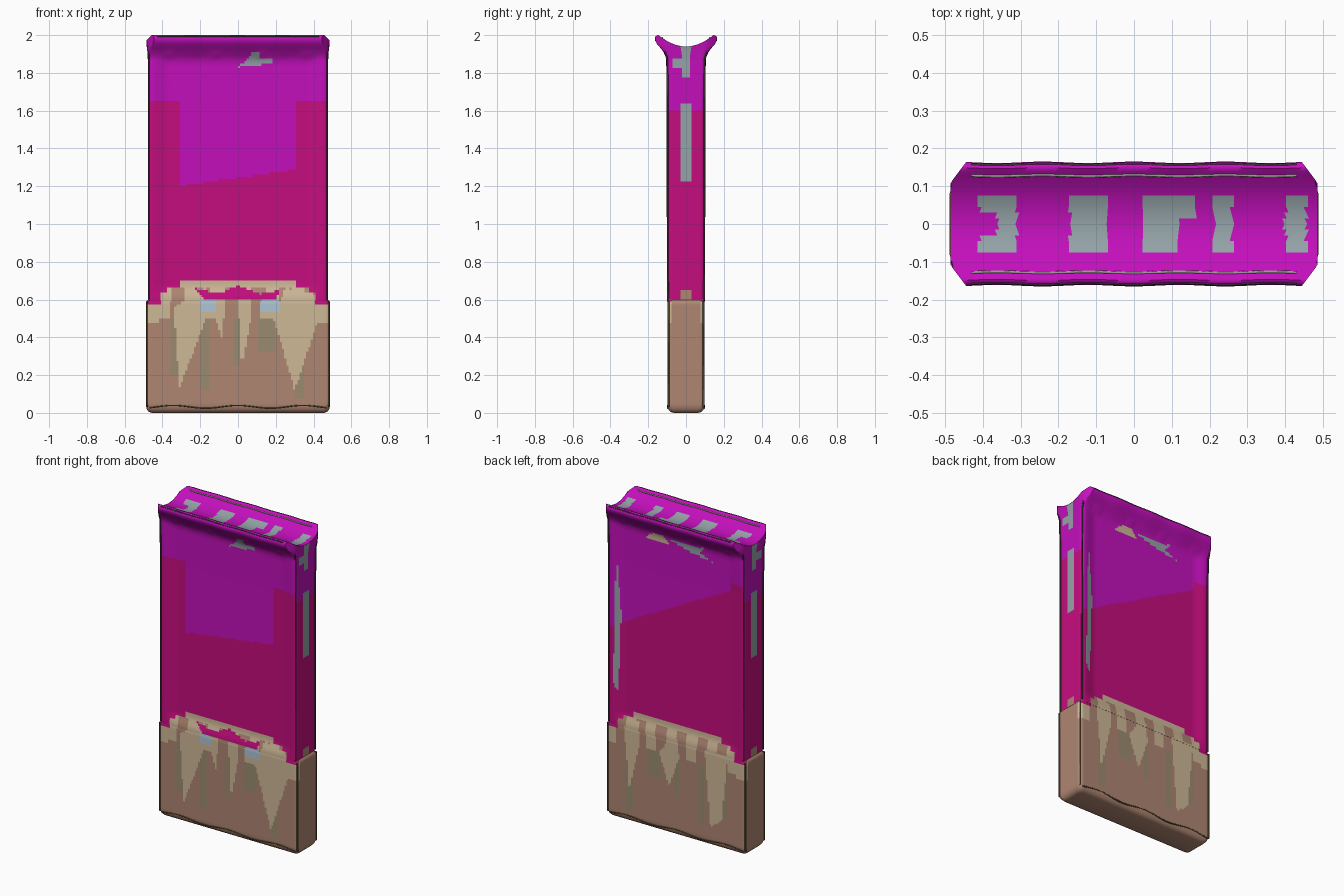
import bpy, bmesh, math

if "Cube" in bpy.data.objects:
    bpy.data.objects.remove(bpy.data.objects["Cube"])

COL = {
    "purple": (0.55, 0.005, 0.50), "crimson": (0.56, 0.004, 0.21),
    "brown": (0.43, 0.24, 0.17), "tan": (0.62, 0.48, 0.31),
    "olive": (0.33, 0.26, 0.16), "grey": (0.30, 0.37, 0.39),
    "pale": (0.42, 0.56, 0.66), "seam": (0.07, 0.04, 0.06),
    "rim": (0.36, 0.33, 0.34), "edge": (0.10, 0.08, 0.03),
}
NAMES = list(COL)
MATS = []
for n, c in COL.items():
    m = bpy.data.materials.new(n)
    m.diffuse_color = (*c, 1)
    m.use_nodes = True
    m.node_tree.nodes["Principled BSDF"].inputs["Base Color"].default_value = m.diffuse_color
    MATS.append(m)

def smooth(a, b, t):
    t = max(0, min(1, (t - a) / (b - a)))
    return t * t * (3 - 2 * t)

def saddle(y):
    return 1.94 + 0.06 * min(1, abs(y) / 0.145) ** 2

def inside(p, poly):
    hit = False
    for (ax, ay), (bx, by) in zip(poly, poly[1:] + poly[:1]):
        if (ay > p[1]) != (by > p[1]) and p[0] < (bx - ax) * (p[1] - ay) / (by - ay) + ax:
            hit = not hit
    return hit

def in_rects(a, b, rects):
    return any(r[0] < a < r[1] and r[2] < b < r[3] for r in rects)

# ---- colour patches
SPIKES = [[(-.34, .56), (-.31, .13), (-.17, .5), (-.17, .66)], [(-.12, .5), (-.08, .38), (-.07, .66), (-.11, .66)],
          [(0, .66), (.02, .24), (.07, .5), (.06, .63)], [(.19, .5), (.30, .12), (.42, .48), (.45, .62), (.25, .66)]]
BACK_SPIKES = [[(.36, .6), (.33, .2), (.26, .5), (.26, .66)], [(.12, .5), (.05, .3), (-.02, .5), (0, .66)],
               [(-.2, .6), (-.24, .12), (-.32, .18), (-.36, .6)]]
OLIVE = [(-.36, -.31, .2, .5), (-.2, -.15, .12, .5), (.1, .2, .33, .5), (.3, .35, .08, .5), (-.02, .01, .25, .5)]
TOP = [(-.41, -.31, .03, .075), (-.36, -.31, -.03, .03), (-.41, -.31, -.075, -.03), (-.17, -.07, -.075, .075),
       (.02, .165, .02, .075), (.02, .12, -.075, .02), (.21, .26, -.075, .075), (.40, .455, -.075, .075)]

def jag(x):
    a = abs(x)
    return .70 if a < .31 else .66 if a < .37 else .64 if a < .41 else .58

def colour(c, n):
    x, y, z = c
    if n.z > .5 and z > 1.9:
        return "grey" if in_rects(x, y, TOP) else "purple"
    if abs(n.x) > .7:                                   # narrow sides
        if in_rects(y, z, [(-.025, .025, 1.23, 1.64), (-.025, .025, 1.78, 1.94), (-.07, .0, 1.83, 1.88)]):
            return "grey"
        if z < .6 or (abs(y) < .025 and z < .645):
            return "tan" if abs(y) > .08 and z > .48 else "brown"
        return "purple" if z > 1.6 else "crimson"
    front = y < 0
    if z < jag(x):                                      # ragged lower band
        if front and z > .595 and inside((x, z), [(-.23, .66), (-.1, .63), (0, .675), (.12, .63), (.22, .65), (.2, .6), (-.18, .6)]):
            return "crimson"
        if front and z > .5 and (.12 < x < .22 or -.2 < x < -.12) and z < .6:
            return "pale" if z > .54 else "tan"
        if any(inside((x, z), s) for s in (SPIKES if front else BACK_SPIKES)):
            return "tan"
        if z > .66 or (abs(x) > .42 and .48 < z):
            return "tan"
        if in_rects(x, z, OLIVE):
            return "olive"
        return "brown" if z < .5 or int((x + 1) * 14) % 2 else "tan"
    if front:
        if inside((x, z), [(0, 1.83), (.18, 1.85), (.18, 1.88), (.11, 1.88), (.11, 1.92), (.07, 1.92), (.06, 1.88)]):
            return "grey"
        return "purple" if z > (1.245 + .14 * x if abs(x) < .31 else 1.65) else "crimson"
    if inside((x, z), [(.42, 1.65), (.39, 1.3), (.41, .8), (.44, .85), (.435, 1.3)]):
        return "grey"
    if inside((x, z), [(.22, 1.83), (.16, 1.88), (.1, 1.88), (.04, 1.82)]):
        return "tan"
    if inside((x, z), [(.06, 1.86), (-.2, 1.87), (-.16, 1.83), (-.26, 1.79), (-.08, 1.82)]):
        return "grey"
    return "purple" if z > 1.45 - .53 * x and x > -.38 or z > 1.7 else "crimson"

# ---- loft of rounded rectangular rings
def ring(w, d, z, top):
    r = min(.022, d * .5)
    q = []
    def line(a, b, n):
        q.extend((a[0] + (b[0] - a[0]) * i / n, a[1] + (b[1] - a[1]) * i / n) for i in range(n))
    def arc(cx, cy, a0):
        q.extend((cx + r * math.cos(a0 + i * math.pi / 8), cy + r * math.sin(a0 + i * math.pi / 8)) for i in range(4))
    X, Y = w - r, d - r
    line((-X, -d), (X, -d), 80); arc(X, -Y, -math.pi / 2)
    line((w, -Y), (w, Y), 16); arc(X, Y, 0)
    line((X, d), (-X, d), 80); arc(-X, Y, math.pi / 2)
    line((-w, Y), (-w, -Y), 16); arc(-X, -Y, math.pi)
    out = []
    for x, y in q:
        if abs(y) > .105:                               # clipped lip corners
            lim = .487 - (abs(y) - .105) * .75
            x = max(-lim, min(lim, x))
            y *= 1 + .012 * math.cos(x * 26)
        if abs(y) > d - .001 and .6 < z < 1.93 and not top:   # sunken wide panels
            y *= 1 - .15 * smooth(.46, .36, abs(x)) * smooth(.6, .68, z) * smooth(1.92, 1.84, z)
        out.append((x, y, saddle(y) if top else min(z, saddle(y))))
    return out

def loft(name, rows):
    bm = bmesh.new()
    rings = [[bm.verts.new(p) for p in ring(*row)] for row in rows]
    n = len(rings[0])
    for a, b in zip(rings, rings[1:]):
        for i in range(n):
            j = (i + 1) % n
            bm.faces.new((a[i], a[j], b[j], b[i]))
    bmesh.ops.remove_doubles(bm, verts=bm.verts, dist=.0003)
    bmesh.ops.recalc_face_normals(bm, faces=bm.faces)
    for f in bm.faces:
        f.normal_update()
        f.material_index = NAMES.index(colour(f.calc_center_median(), f.normal))
    finish(name, bm)

def finish(name, bm):
    me = bpy.data.meshes.new(name)
    bm.to_mesh(me)
    bm.free()
    for m in MATS:
        me.materials.append(m)
    ob = bpy.data.objects.new(name, me)
    bpy.context.collection.objects.link(ob)
    bpy.context.view_layer.objects.active = ob
    ob.select_set(True)
    bpy.ops.object.shade_smooth_by_angle(angle=math.radians(50))
    ob.select_set(False)

# lower base
base = [(.44, .0, 0, 0), (.455, .065, 0, 0), (.472, .082, .005, 0), (.482, .093, .018, 0), (.487, .098, .035, 0)]
base += [(.488, .099, .05 + .0125 * i, 0) for i in range(43)]
base += [(.485, .099, .59, 0), (.475, .095, .60, 0), (.44, .0, .60, 0)]
loft("lower_base", base)

# upper wrapper with flared lip and dished top
wrap = [(.44, 0, .59, 0), (.476, .1, .59, 0)]
wrap += [(.477, .1 + .005 * smooth(1.6, 1.88, z), z, 0) for z in [.6 + .0125 * i for i in range(103)]]
wrap += [(.479, .109, 1.89, 0), (.48, .118, 1.91, 0), (.482, .134, 1.932, 0), (.484, .151, 1.952, 0),
         (.485, .161, 1.97, 0), (.485, .163, 1.985, 0), (.484, .157, 1.996, 0)]
wrap += [(.482, d, 2, 1) for d in (.148, .138, .128, .115, .1, .088, .075, .06, .045, .03, .015, 0)]
loft("upper_wrapper", wrap)

# ---- thin piping seams
def seam(name, pts, rad, mat):
    cu = bpy.data.curves.new(name, "CURVE")
    cu.dimensions = "3D"
    cu.bevel_depth = rad
    cu.bevel_resolution = 1
    s = cu.splines.new("POLY")
    s.points.add(len(pts) - 1)
    for p, v in zip(s.points, pts):
        p.co = (*v, 1)
    cu.materials.append(MATS[NAMES.index(mat)])
    bpy.context.collection.objects.link(bpy.data.objects.new(name, cu))

for sy in (-1, 1):
    side = "front" if sy < 0 else "back"
    xs = [-.43 + .86 * i / 40 for i in range(41)]
    wave = lambda x: 1 + .012 * math.cos(x * 26)
    seam(side + "_lip_inner_seam", [(x, sy * .128 * wave(x), saddle(.128)) for x in xs], .004, "rim")
    seam(side + "_lip_outer_seam", [(x, sy * .157 * wave(x), 1.993) for x in xs], .004, "seam")
    seam(side + "_bottom_seam", [(x * 1.09, sy * .096, .032 + .008 * math.cos(x * 20)) for x in xs], .004, "edge")
    for sx in (-1, 1):
        hand = "left" if sx < 0 else "right"
        seam(f"{side}_{hand}_upper_seam", [(sx * .472, sy * .096, .6), (sx * .473, sy * .099, 1.87),
                                           (sx * .474, sy * .112, 1.915)], .005, "seam")
        seam(f"{side}_{hand}_lower_seam", [(sx * .482, sy * .093, .03), (sx * .482, sy * .093, .59)], .005, "edge")
